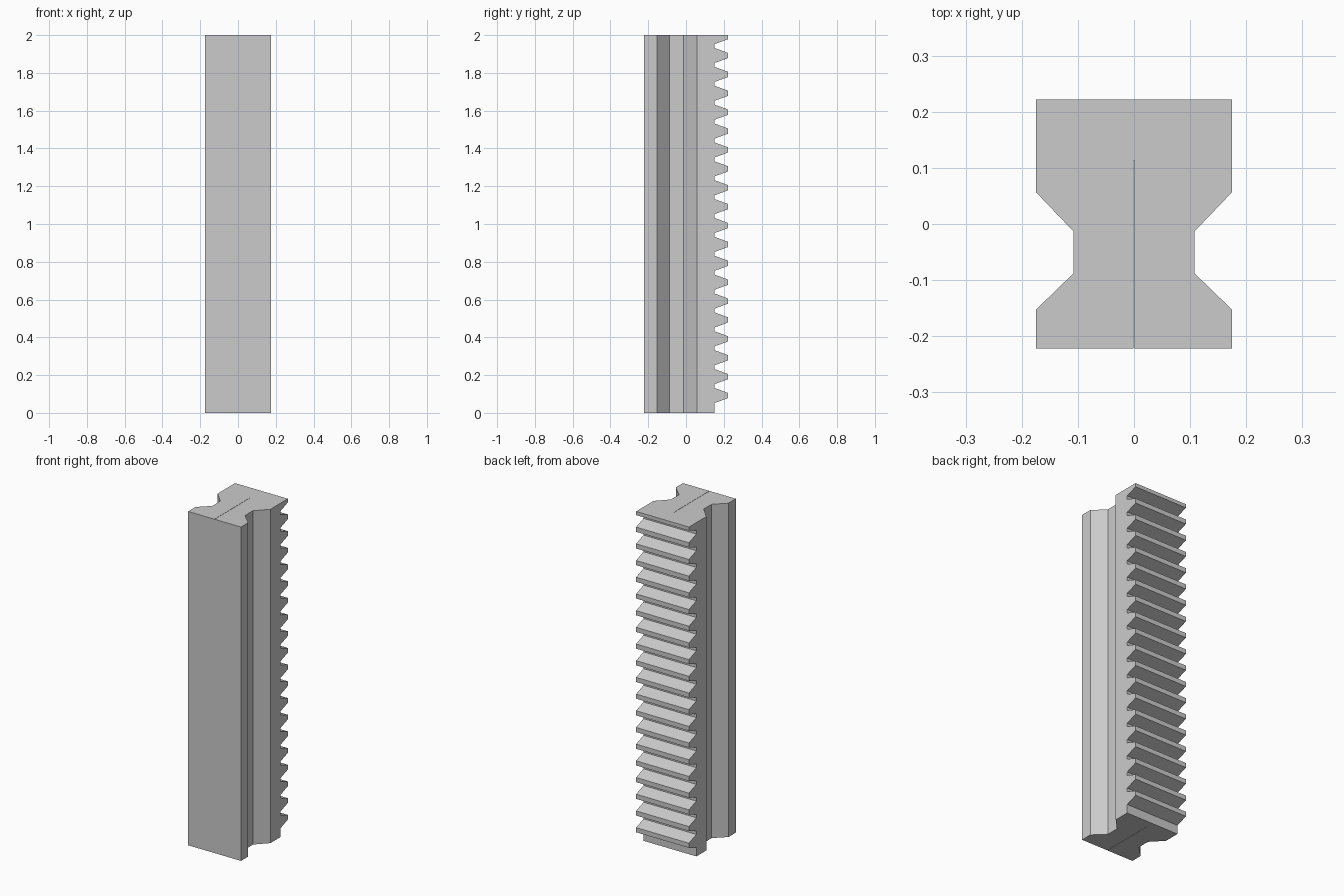
import bpy
import bmesh
from mathutils import Vector

HEIGHT = 2.0
PITCH = 0.1
ROOT_Y, TIP_Y, CUT_Y = 0.152, 0.222, 0.24
SLOPE = 0.364            # tooth flank slope
ROOT_HALF = 0.0105       # half width of a tooth gap at its root
SLIT = 0.0008            # half width of the relief slit

cube = bpy.data.objects.get("Cube")
if cube:
    bpy.data.objects.remove(cube, do_unlink=True)

gray = bpy.data.materials.new("steel gray")
gray.use_nodes = True
gray.diffuse_color = (0.6, 0.6, 0.6, 1)
gray.node_tree.nodes["Principled BSDF"].inputs["Base Color"].default_value = (0.6, 0.6, 0.6, 1)


def prisms(name, outlines, direction):
    """Extrude each closed outline along direction into one object."""
    bm = bmesh.new()
    for outline in outlines:
        face = bm.faces.new([bm.verts.new(p) for p in outline])
        grown = bmesh.ops.extrude_face_region(bm, geom=[face], use_keep_orig=True)
        verts = [v for v in grown["geom"] if isinstance(v, bmesh.types.BMVert)]
        bmesh.ops.translate(bm, verts=verts, vec=Vector(direction))
    bmesh.ops.recalc_face_normals(bm, faces=bm.faces)
    mesh = bpy.data.meshes.new(name)
    bm.to_mesh(mesh)
    bm.free()
    mesh.materials.append(gray)
    obj = bpy.data.objects.new(name, mesh)
    bpy.context.collection.objects.link(obj)
    return obj


# Waisted bar with a thin slit running in from the front
half = [(SLIT, 0.113), (SLIT, -0.222), (0.175, -0.222), (0.175, -0.153),
        (0.108, -0.088), (0.108, -0.013), (0.175, 0.057), (0.175, TIP_Y)]
outline = half + [(-x, y) for x, y in reversed(half)]
rack = prisms("toothed_rack", [[(x, y, 0) for x, y in outline]], (0, 0, HEIGHT))

# Tapered gaps between the teeth; the lowest one runs out at the base
gaps = []
wide = ROOT_HALF + (CUT_Y - ROOT_Y) * SLOPE
for i in range(20):
    z = 0.042 + i * PITCH
    low_root, low_tip = (z - ROOT_HALF, z - wide) if i else (-0.1, -0.1)
    gaps.append([(-0.3, ROOT_Y, low_root), (-0.3, CUT_Y, low_tip),
                 (-0.3, CUT_Y, z + wide), (-0.3, ROOT_Y, z + ROOT_HALF)])
cutter = prisms("tooth_gap_cutter", gaps, (0.6, 0, 0))
cutter.hide_render = True

cut = rack.modifiers.new("tooth gaps", "BOOLEAN")
cut.operation = "DIFFERENCE"
cut.solver = "EXACT"
cut.object = cutter
bpy.context.view_layer.objects.active = rack
rack.select_set(True)
bpy.ops.object.modifier_apply(modifier=cut.name)
bpy.data.objects.remove(cutter, do_unlink=True)
